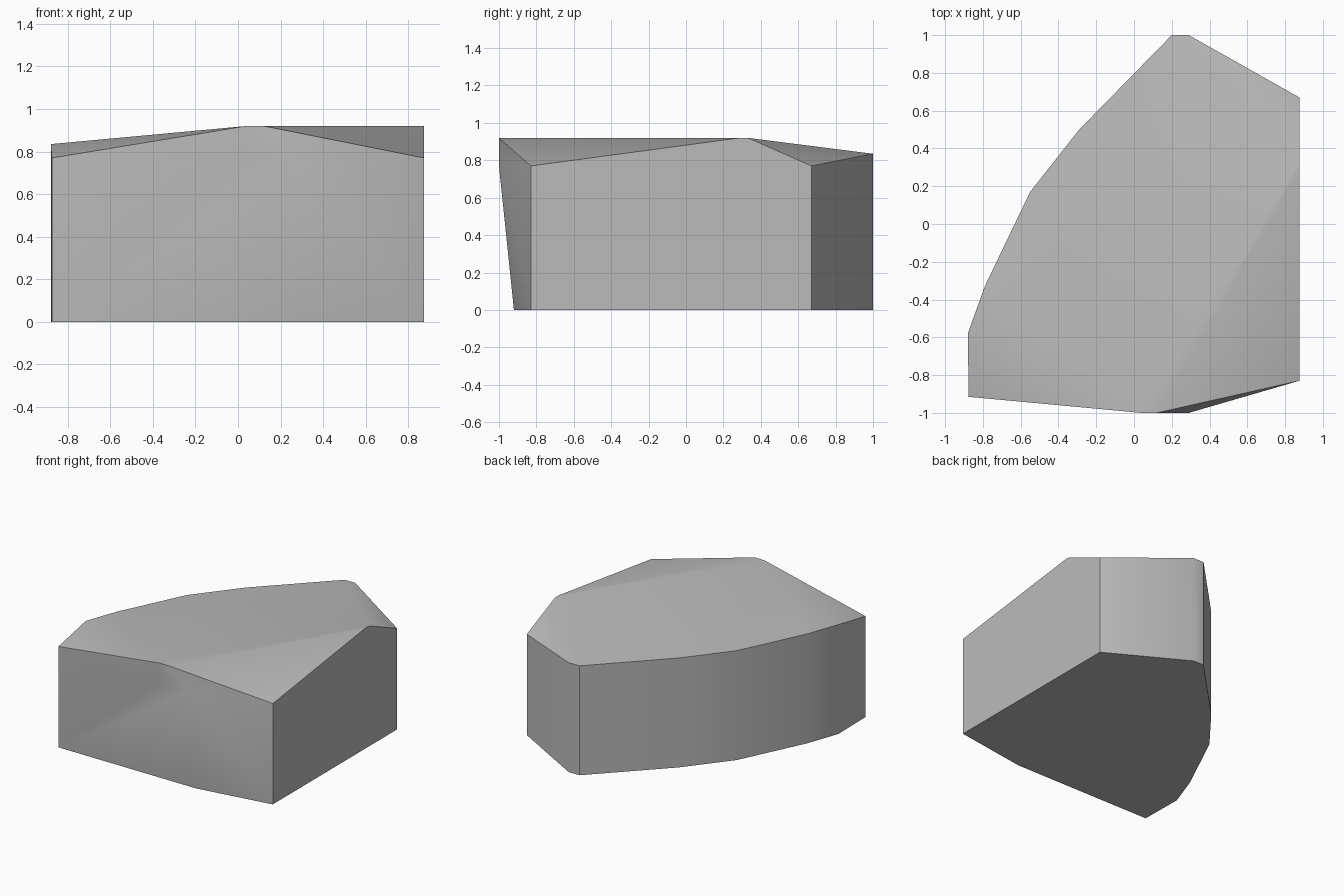
import bpy, bmesh, math

cube = bpy.data.objects.get("Cube")
if cube:
    bpy.data.objects.remove(cube, do_unlink=True)

# Stone colour
grey = (0.5, 0.5, 0.5, 1)
mat = bpy.data.materials.new("stone grey")
mat.diffuse_color = grey
mat.use_nodes = True
mat.node_tree.nodes["Principled BSDF"].inputs["Base Color"].default_value = grey

BASE, LOW, RIM, RIDGE = 0, 0.77, 0.835, 0.92

# Curved back wall and its corners: each runs straight up to the rim
back_rim = [(0.29, 1), (0.2, 1), (-0.29, 0.5), (-0.55, 0.17),
            (-0.79, -0.33), (-0.88, -0.58)]
# Low corners of the top
low_corners = [(0.875, 0.67), (0.875, -0.83), (-0.875, -0.915)]
# Ends of the ridge crossing the top
ridge_ends = [(0.04, -1), (0.12, -1), (0.875, 0.29), (0.875, 0.33)]
# Overhanging belly of the front wall
front_belly = [(0.04, -1), (0.29, -1)]
front_foot = [(0.29, -0.92)]


def ring(points, z):
    return [(x, y, z) for x, y in points]


points = (ring(back_rim + low_corners + front_foot, BASE)
          + ring(back_rim, RIM)
          + ring(low_corners + front_belly, LOW)
          + ring(ridge_ends, RIDGE))

# Faceted block wrapped around the corner points
bm = bmesh.new()
for p in points:
    bm.verts.new(p)
bmesh.ops.convex_hull(bm, input=bm.verts)
bmesh.ops.delete(bm, geom=[v for v in bm.verts if not v.link_faces], context='VERTS')
bmesh.ops.dissolve_limit(bm, angle_limit=math.radians(0.5),
                         verts=bm.verts, edges=bm.edges)
bmesh.ops.recalc_face_normals(bm, faces=bm.faces)

mesh = bpy.data.meshes.new("stone_block")
bm.to_mesh(mesh)
bm.free()
mesh.materials.append(mat)
block = bpy.data.objects.new("stone_block", mesh)
bpy.context.collection.objects.link(block)

# Soft facets, crisp corners
bpy.ops.object.select_all(action='DESELECT')
block.select_set(True)
bpy.context.view_layer.objects.active = block
bpy.ops.object.shade_smooth_by_angle(angle=math.radians(35))
